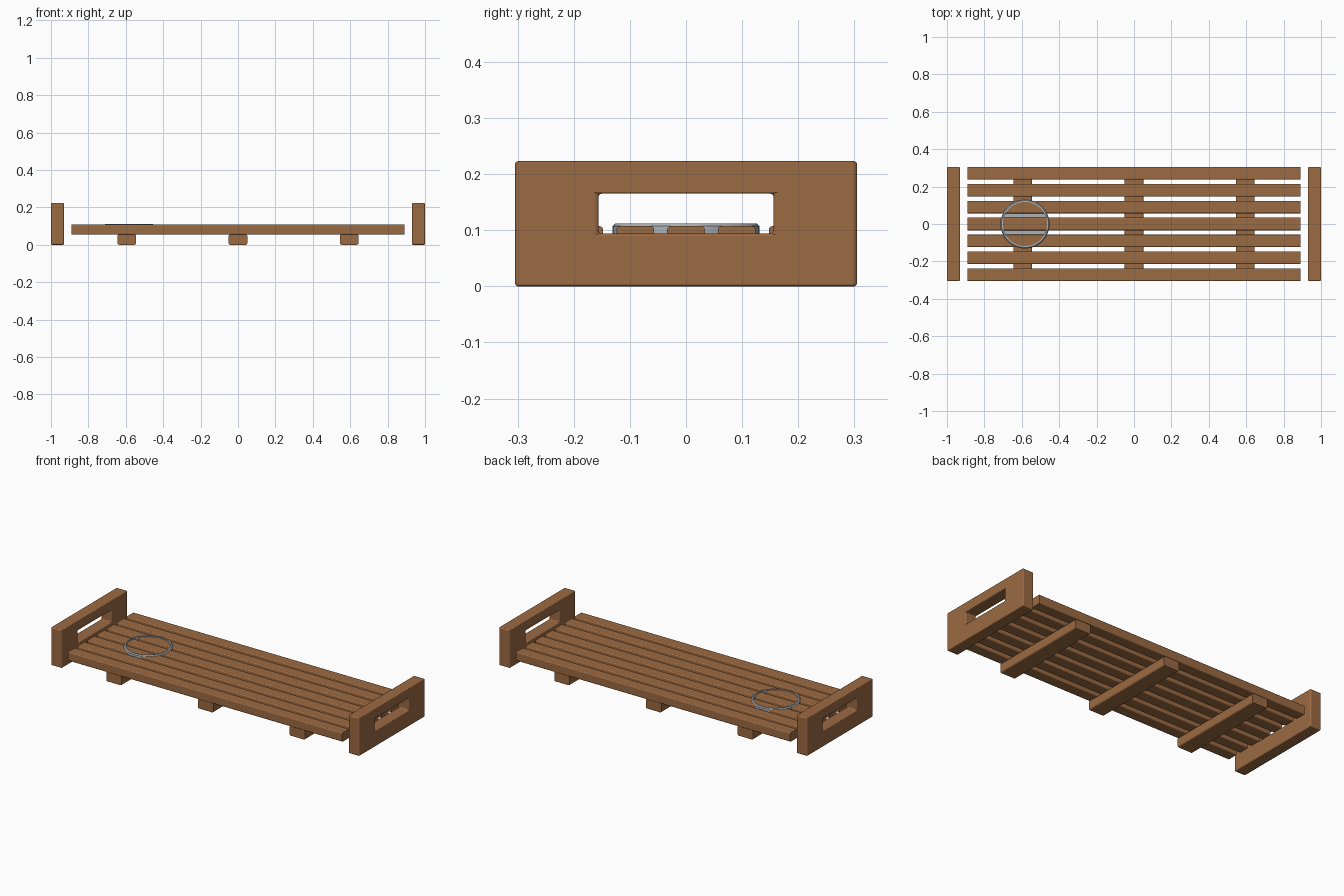
import bpy
import bmesh
from math import radians

old = bpy.data.objects.get("Cube")
if old:
    bpy.data.objects.remove(old, do_unlink=True)


def material(name, rgb):
    mat = bpy.data.materials.new(name)
    mat.use_nodes = True
    mat.diffuse_color = (*rgb, 1)
    node = mat.node_tree.nodes["Principled BSDF"]
    node.inputs["Base Color"].default_value = (*rgb, 1)
    node.inputs["Roughness"].default_value = 0.6
    return mat


wood = material("warm wood", (0.33, 0.145, 0.055))
metal = material("grey metal", (0.42, 0.45, 0.47))


def finish(name, bm, mat):
    bmesh.ops.recalc_face_normals(bm, faces=bm.faces)
    mesh = bpy.data.meshes.new(name)
    bm.to_mesh(mesh)
    bm.free()
    mesh.materials.append(mat)
    obj = bpy.data.objects.new(name, mesh)
    bpy.context.collection.objects.link(obj)
    return obj


def board(name, centre, size, axis, radius):
    """Box whose long edges, along the given axis, are rounded."""
    bm = bmesh.new()
    bmesh.ops.create_cube(bm, size=1)
    bmesh.ops.scale(bm, vec=size, verts=bm.verts)
    long_edges = [e for e in bm.edges
                  if abs(e.verts[0].co[axis] - e.verts[1].co[axis]) > 0.5 * size[axis]]
    bmesh.ops.bevel(bm, geom=long_edges, offset=radius, segments=3,
                    profile=0.5, affect='EDGES')
    bmesh.ops.translate(bm, vec=centre, verts=bm.verts)
    return finish(name, bm, wood)


def end_board(name, x):
    """Upright board with a rectangular hand hole."""
    bm = bmesh.new()

    def rect(half, low, high):
        return [bm.verts.new((x - 0.035, y, z)) for y, z in
                ((-half, low), (half, low), (half, high), (-half, high))]

    outer = rect(0.305, 0, 0.223)
    inner = rect(0.156, 0.094, 0.165)
    for i in range(4):
        j = (i + 1) % 4
        bm.faces.new((outer[i], outer[j], inner[j], inner[i]))
    result = bmesh.ops.extrude_face_region(bm, geom=bm.faces[:])
    moved = [v for v in result["geom"] if isinstance(v, bmesh.types.BMVert)]
    bmesh.ops.translate(bm, vec=(0.07, 0, 0), verts=moved)
    obj = finish(name, bm, wood)
    bevel = obj.modifiers.new("rounded edges", 'BEVEL')
    bevel.width = 0.006
    bevel.segments = 3
    bevel.limit_method = 'ANGLE'
    bevel.angle_limit = radians(40)


# Deck slats
for i in range(7):
    board(f"slat_{i + 1}", (0, (i - 3) * 0.0905, 0.081), (1.78, 0.067, 0.052), 0, 0.006)

# Cross supports under the deck
for i in range(3):
    board(f"cross_support_{i + 1}", ((i - 1) * 0.595, 0, 0.0275), (0.1, 0.6, 0.055), 1, 0.008)

# Handle boards at both ends
end_board("left_handle_board", 0.965)
end_board("right_handle_board", -0.965)

# Round dish sunk into the slats
profile = [(0, 0.08), (0.127, 0.08), (0.131, 0.084), (0.131, 0.107),
           (0.126, 0.112), (0.118, 0.112), (0.118, 0.088), (0, 0.088)]
bm = bmesh.new()
points = [bm.verts.new((r, 0, z)) for r, z in profile]
edges = [bm.edges.new(pair) for pair in zip(points, points[1:])]
bmesh.ops.spin(bm, geom=points + edges, cent=(0, 0, 0), axis=(0, 0, 1),
               angle=radians(360), steps=48, use_merge=True)
bmesh.ops.remove_doubles(bm, verts=bm.verts, dist=0.0001)
bmesh.ops.translate(bm, vec=(-0.583, 0, 0), verts=bm.verts)
dish = finish("round_dish", bm, metal)
bpy.ops.object.select_all(action='DESELECT')
dish.select_set(True)
bpy.context.view_layer.objects.active = dish
bpy.ops.object.shade_smooth_by_angle(angle=radians(35))
